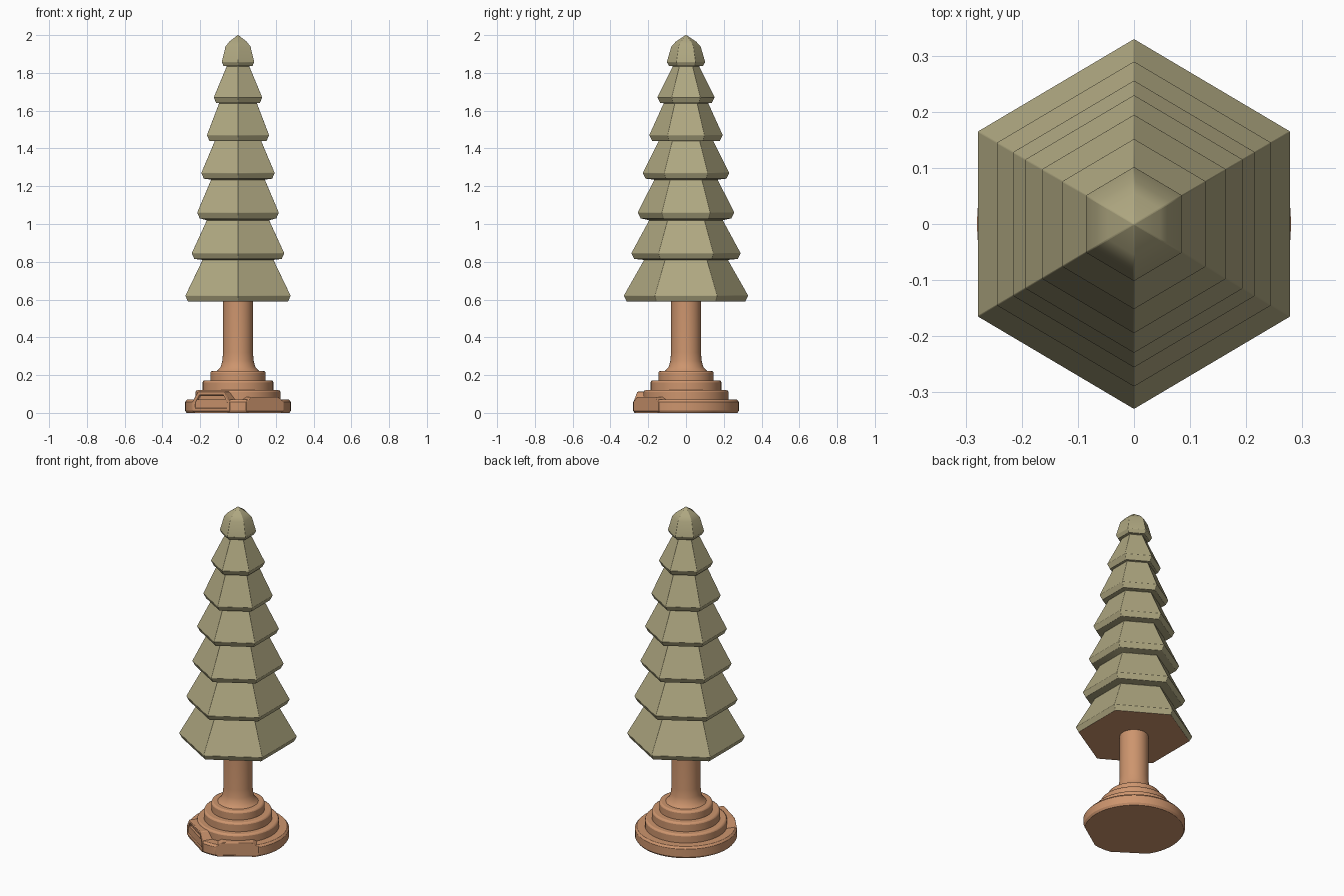
import bpy, bmesh, math
from mathutils import Vector, Matrix

cube = bpy.data.objects.get("Cube")
if cube:
    bpy.data.objects.remove(cube)


def material(name, rgb):
    m = bpy.data.materials.new(name)
    m.use_nodes = True
    m.diffuse_color = (*rgb, 1)
    m.node_tree.nodes["Principled BSDF"].inputs["Base Color"].default_value = (*rgb, 1)
    return m


green = material("sage green", (0.43, 0.39, 0.22))
brown = material("warm wood", (0.61, 0.30, 0.155))


def finish(name, bm, mats, bevel=0.0, angle=30):
    bmesh.ops.recalc_face_normals(bm, faces=bm.faces)
    mesh = bpy.data.meshes.new(name)
    bm.to_mesh(mesh)
    bm.free()
    ob = bpy.data.objects.new(name, mesh)
    bpy.context.collection.objects.link(ob)
    for m in mats:
        mesh.materials.append(m)
    bpy.ops.object.select_all(action='DESELECT')
    ob.select_set(True)
    bpy.context.view_layer.objects.active = ob
    bpy.ops.object.shade_smooth_by_angle(angle=math.radians(angle))
    if bevel:
        mod = ob.modifiers.new("soft edges", 'BEVEL')
        mod.width, mod.segments = bevel, 2
        mod.limit_method, mod.angle_limit = 'ANGLE', math.radians(25)
    return ob


def lathe(profile, sides, turn=0.0, squash=1.0):
    """Solid of revolution from (radius, height) points, bottom to top."""
    bm = bmesh.new()
    rings = []
    for r, z in profile:
        rings.append([bm.verts.new((squash * r * math.cos(turn + math.tau * i / sides),
                                    r * math.sin(turn + math.tau * i / sides), z))
                      for i in range(sides)])
    for a, b in zip(rings, rings[1:]):
        for i in range(sides):
            j = (i + 1) % sides
            bm.faces.new((a[i], a[j], b[j], b[i]))
    bm.faces.new(rings[0][::-1])
    bm.faces.new(rings[-1])
    return bm


# Foliage: stacked hexagonal skirts and a pointed cap
tiers = [(0.59, 0.330, 0.222), (0.815, 0.290, 0.195), (1.03, 0.256, 0.168),
         (1.24, 0.230, 0.145), (1.44, 0.195, 0.118), (1.64, 0.152, 0.070)]
outline = []
for z, wide, narrow in tiers:
    outline += [(wide - 0.016, z), (wide, z + 0.03)]
    next_z = z + 0.22 if z < 0.7 else z + 0.205 if z < 1.6 else z + 0.2
    outline.append((narrow, next_z))
outline += [(0.09, 1.836), (0.102, 1.857), (0.078, 1.94), (0.055, 1.965), (0.002, 2.0)]
# keep each skirt top just below the next skirt's lip
outline = [(r, min(z, outline[i + 1][1]) if i + 1 < len(outline) else z)
           for i, (r, z) in enumerate(outline)]
bm = lathe(outline, 6, math.pi / 6, 0.975)
bm.normal_update()
for f in bm.faces:
    f.material_index = int(f.normal.z < -0.9 and f.calc_center_median().z < 0.6)
finish("foliage", bm, [green, brown], 0.005, 25)

# Trunk with a flared foot
finish("trunk", lathe([(0.125, 0.21), (0.108, 0.225), (0.092, 0.243), (0.083, 0.275),
                       (0.079, 0.32), (0.079, 0.60)], 40), [brown], 0, 50)

# Stepped round base
steps = [(0.225, 0.05, 0.12), (0.187, 0.11, 0.172), (0.146, 0.16, 0.222)]
for n, (r, low, high) in enumerate(steps):
    finish(f"base_step_{n + 2}", lathe([(r, low), (r, high)], 56), [brown], 0.01)

# Bottom disc, trimmed flat on the two front diagonals
bm = lathe([(0.272, 0), (0.28, 0.012), (0.28, 0.058), (0.27, 0.07)], 64)
for side in (-1, 1):
    out = Vector((side * 0.56, -0.83, 0)).normalized()
    geom = bm.verts[:] + bm.edges[:] + bm.faces[:]
    cut = bmesh.ops.bisect_plane(bm, geom=geom, plane_co=out * 0.252, plane_no=out,
                                 clear_outer=True)
    edges = [e for e in cut["geom_cut"] if isinstance(e, bmesh.types.BMEdge)]
    bmesh.ops.contextual_create(bm, geom=edges)
finish("base_disc", bm, [brown], 0.004)


# Raised blocks on the trimmed sides; one carries a sunken panel
def block(name, side, height, panel):
    out = Vector((side * 0.56, -0.83, 0)).normalized()
    along = Vector((-out.y, out.x, 0))
    bm = bmesh.new()
    shape = [(-0.12, 0.008), (0.12, 0.008), (0.12, 0.06), (0.085, height),
             (-0.085, height), (-0.12, 0.06)]
    front = bm.faces.new([bm.verts.new(along * u + out * 0.255 + Vector((0, 0, z)))
                          for u, z in shape])
    back = bmesh.ops.extrude_face_region(bm, geom=[front], use_keep_orig=True)
    moved = [v for v in back["geom"] if isinstance(v, bmesh.types.BMVert)]
    bmesh.ops.translate(bm, verts=moved, vec=-out * 0.1)
    bmesh.ops.recalc_face_normals(bm, faces=bm.faces)
    if panel:
        bm.normal_update()
        face = max(bm.faces, key=lambda f: f.normal.dot(out))
        bmesh.ops.inset_region(bm, faces=[face], thickness=0.017, use_even_offset=True)
        inner = bmesh.ops.inset_region(bm, faces=[face], thickness=0.002, depth=-0.015)
    finish(name, bm, [brown], 0.003)


block("panel_block", -1, 0.112, True)
block("plain_block", 1, 0.085, False)
